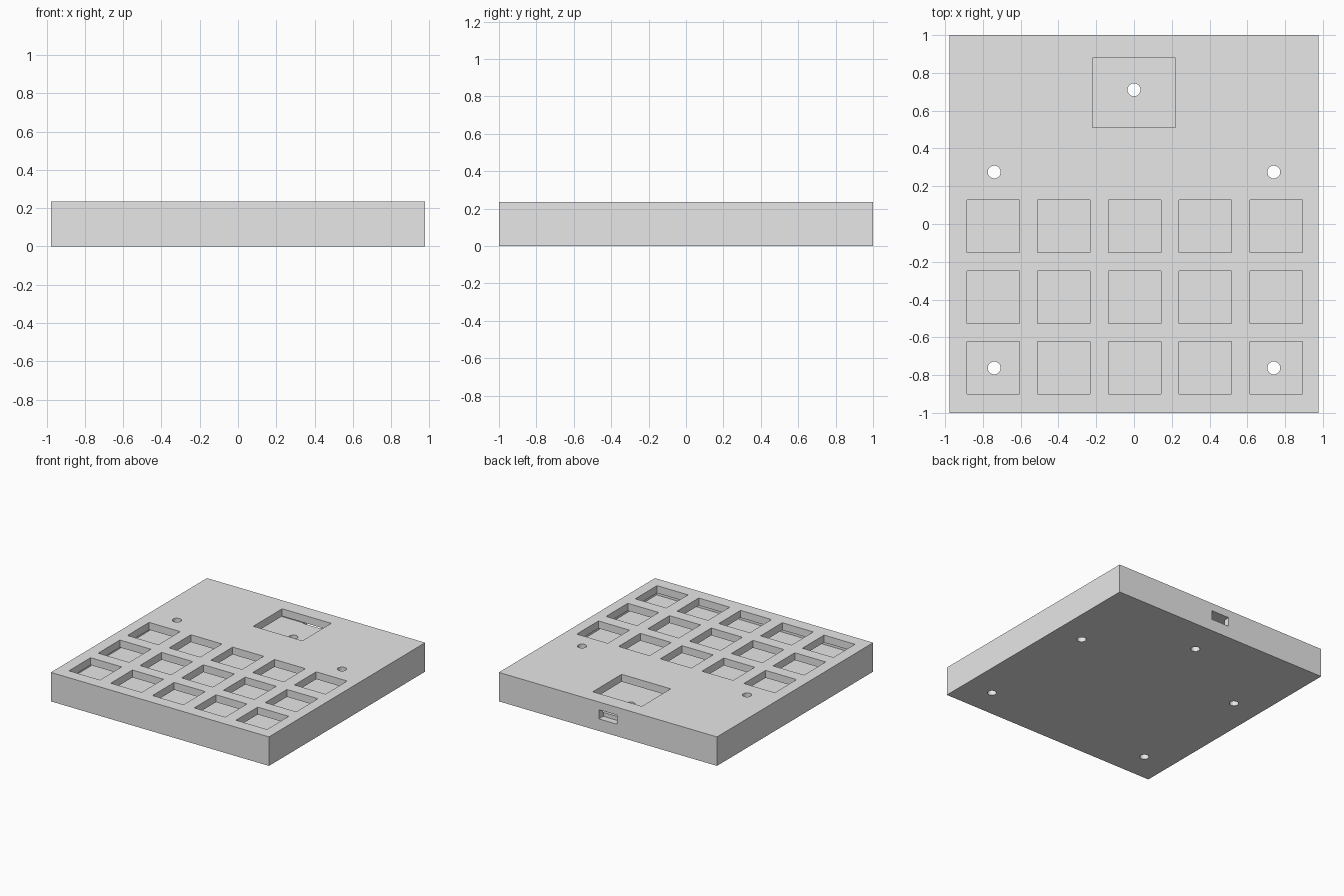
import bpy, bmesh
from mathutils import Matrix, Vector

if "Cube" in bpy.data.objects:
    bpy.data.objects.remove(bpy.data.objects["Cube"])

grey = bpy.data.materials.new("plain_grey")
grey.diffuse_color = (0.8, 0.8, 0.8, 1)
grey.use_nodes = True
grey.node_tree.nodes["Principled BSDF"].inputs["Base Color"].default_value = grey.diffuse_color

TOP, PLATE_BOTTOM, FLOOR = 0.235, 0.175, 0.13
HALF_X, HALF_Y, WALL = 0.978, 1.0, 0.048


def make_object(name, bm):
    mesh = bpy.data.meshes.new(name)
    bm.to_mesh(mesh)
    bm.free()
    mesh.materials.append(grey)
    obj = bpy.data.objects.new(name, mesh)
    bpy.context.collection.objects.link(obj)
    return obj


def add_box(bm, lo, hi):
    lo, hi = Vector(lo), Vector(hi)
    size = hi - lo
    mat = Matrix.Translation((lo + hi) / 2) @ Matrix.Diagonal((*size, 1))
    bmesh.ops.create_cube(bm, size=1, matrix=mat)


def cut(target, name, bm):
    cutter = make_object(name, bm)
    cutter.hide_render = True
    mod = target.modifiers.new(name, 'BOOLEAN')
    mod.operation = 'DIFFERENCE'
    mod.solver = 'EXACT'
    mod.object = cutter
    bpy.context.view_layer.objects.active = target
    bpy.ops.object.modifier_apply(modifier=name)
    bpy.data.objects.remove(cutter)


# Outer case block
bm = bmesh.new()
add_box(bm, (-HALF_X, -HALF_Y, 0), (HALF_X, HALF_Y, TOP))
case = make_object("keypad_case", bm)

# Shallow circuit board cavity under the top plate
bm = bmesh.new()
add_box(bm, (-HALF_X + WALL, -HALF_Y + WALL, FLOOR),
        (HALF_X - WALL, HALF_Y - WALL, PLATE_BOTTOM))
cut(case, "board_cavity", bm)

# Five by three grid of key openings, plus the display opening
bm = bmesh.new()
half_key, pitch = 0.139, 0.3745
for col in range(-2, 3):
    for row in range(3):
        x, y = 0.003 + col * pitch, -0.013 - row * pitch
        add_box(bm, (x - half_key, y - half_key, 0.15),
                (x + half_key, y + half_key, 0.3))
add_box(bm, (-0.22, 0.51, 0.15), (0.22, 0.88, 0.3))
cut(case, "plate_openings", bm)

# Screw holes right through the case
bm = bmesh.new()
for x, y in ((0, 0.71), (-0.74, 0.275), (0.74, 0.275), (-0.74, -0.762), (0.74, -0.762)):
    bmesh.ops.create_cone(bm, cap_ends=True, segments=32, radius1=0.034, radius2=0.034,
                          depth=0.6, matrix=Matrix.Translation((x, y, 0.1)))
cut(case, "screw_holes", bm)

# Cable port in the back wall
bm = bmesh.new()
add_box(bm, (-0.08, 0.945, 0.098), (0.08, 1.1, 0.172))
cut(case, "cable_port", bm)

# Smooth hole walls, crisp edges elsewhere
case.select_set(True)
bpy.context.view_layer.objects.active = case
bpy.ops.object.shade_smooth_by_angle()
